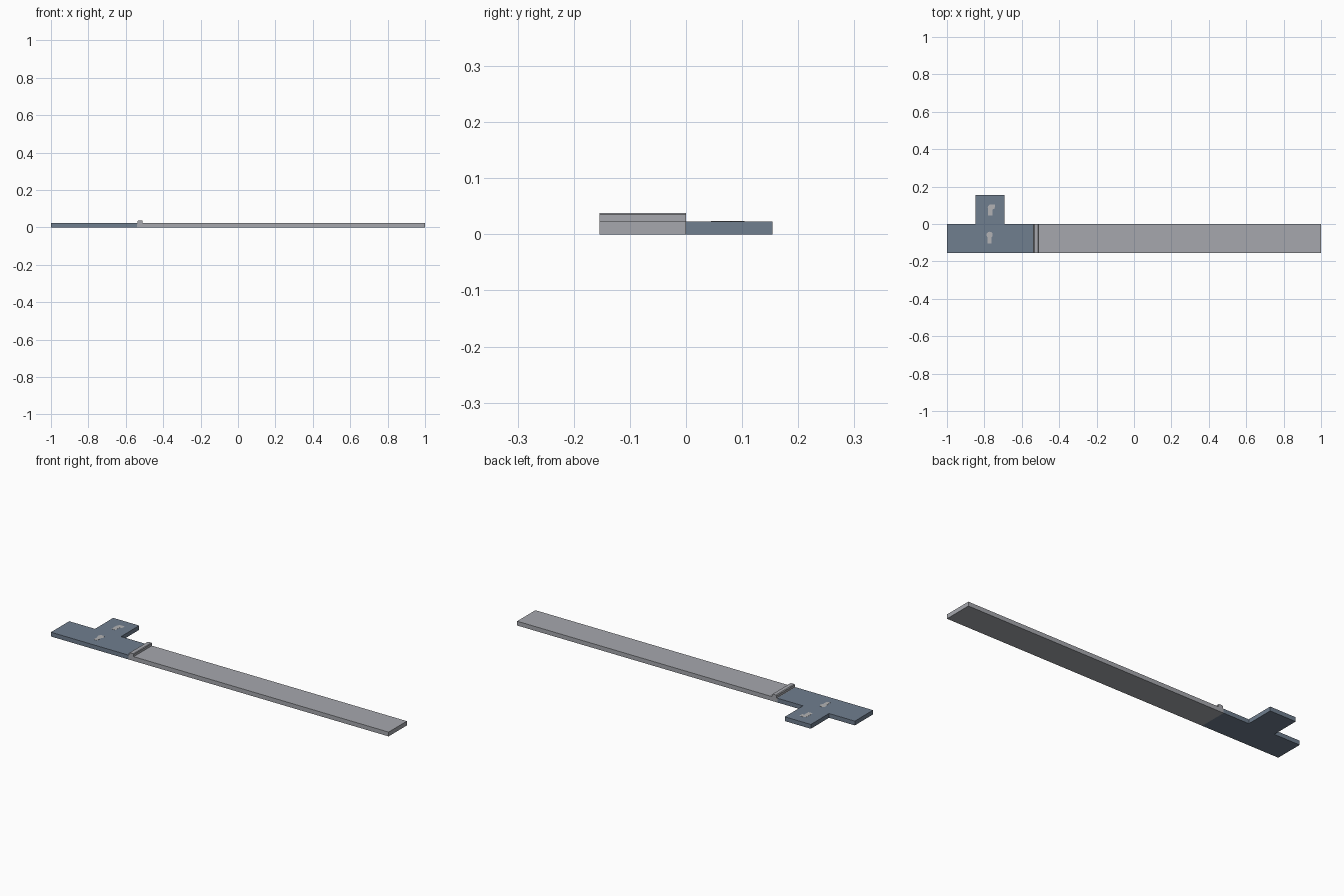
import bpy, bmesh, math

if "Cube" in bpy.data.objects:
    bpy.data.objects.remove(bpy.data.objects["Cube"])

def material(name, rgb):
    m = bpy.data.materials.new(name)
    m.diffuse_color = (*rgb, 1)
    m.use_nodes = True
    m.node_tree.nodes["Principled BSDF"].inputs["Base Color"].default_value = m.diffuse_color
    return m

BLUE = material("slate blue", (0.162, 0.21, 0.275))
GREY = material("mid grey", (0.38, 0.39, 0.42))
PALE = material("pale grey", (0.45, 0.45, 0.46))

def extrude(name, points, vec, mat):
    """Closed outline of 3D points, extruded along vec."""
    bm = bmesh.new()
    face = bm.faces.new([bm.verts.new(p) for p in points])
    res = bmesh.ops.extrude_face_region(bm, geom=[face])
    moved = [g for g in res["geom"] if isinstance(g, bmesh.types.BMVert)]
    bmesh.ops.translate(bm, verts=moved, vec=vec)
    bmesh.ops.recalc_face_normals(bm, faces=bm.faces)
    mesh = bpy.data.meshes.new(name)
    bm.to_mesh(mesh)
    bm.free()
    mesh.materials.append(mat)
    ob = bpy.data.objects.new(name, mesh)
    bpy.context.collection.objects.link(ob)
    return ob

H, W, JOIN = 0.023, 0.154, -0.541   # slab height, strip width, joint position

# T-shaped platform with a side branch at the back
tee = [(-1, -W), (JOIN, -W), (JOIN, 0), (-0.693, 0),
       (-0.693, W), (-0.847, W), (-0.847, 0), (-1, 0)]
extrude("tee_platform", [(x, y, 0) for x, y in tee], (0, 0, H), BLUE)

# Long strip with a chamfered raised bar across its near end
strip = [(JOIN, 0), (1, 0), (1, H), (-0.510, H), (-0.510, 0.035),
         (-0.513, 0.038), (-0.533, 0.038), (-0.537, 0.035), (-0.537, H), (JOIN, H)]
extrude("long_strip", [(x, -W, z) for x, z in strip], (0, W, 0), GREY)

# Thin pale marks on the platform
hook = [(-0.781, 0.045), (-0.757, 0.045), (-0.757, 0.078), (-0.745, 0.082),
        (-0.743, 0.104), (-0.772, 0.104), (-0.782, 0.092)]
extrude("hook_mark", [(x, y, H) for x, y in hook], (0, 0, 0.0006), PALE)

arc = [math.radians(-50 + 280 * i / 10) for i in range(11)]
keyhole = [(-0.772 + 0.017 * math.cos(a), -0.058 + 0.017 * math.sin(a)) for a in arc]
keyhole += [(-0.782, -0.104), (-0.762, -0.104)]
extrude("keyhole_mark", [(x, y, H) for x, y in keyhole], (0, 0, 0.0006), PALE)
